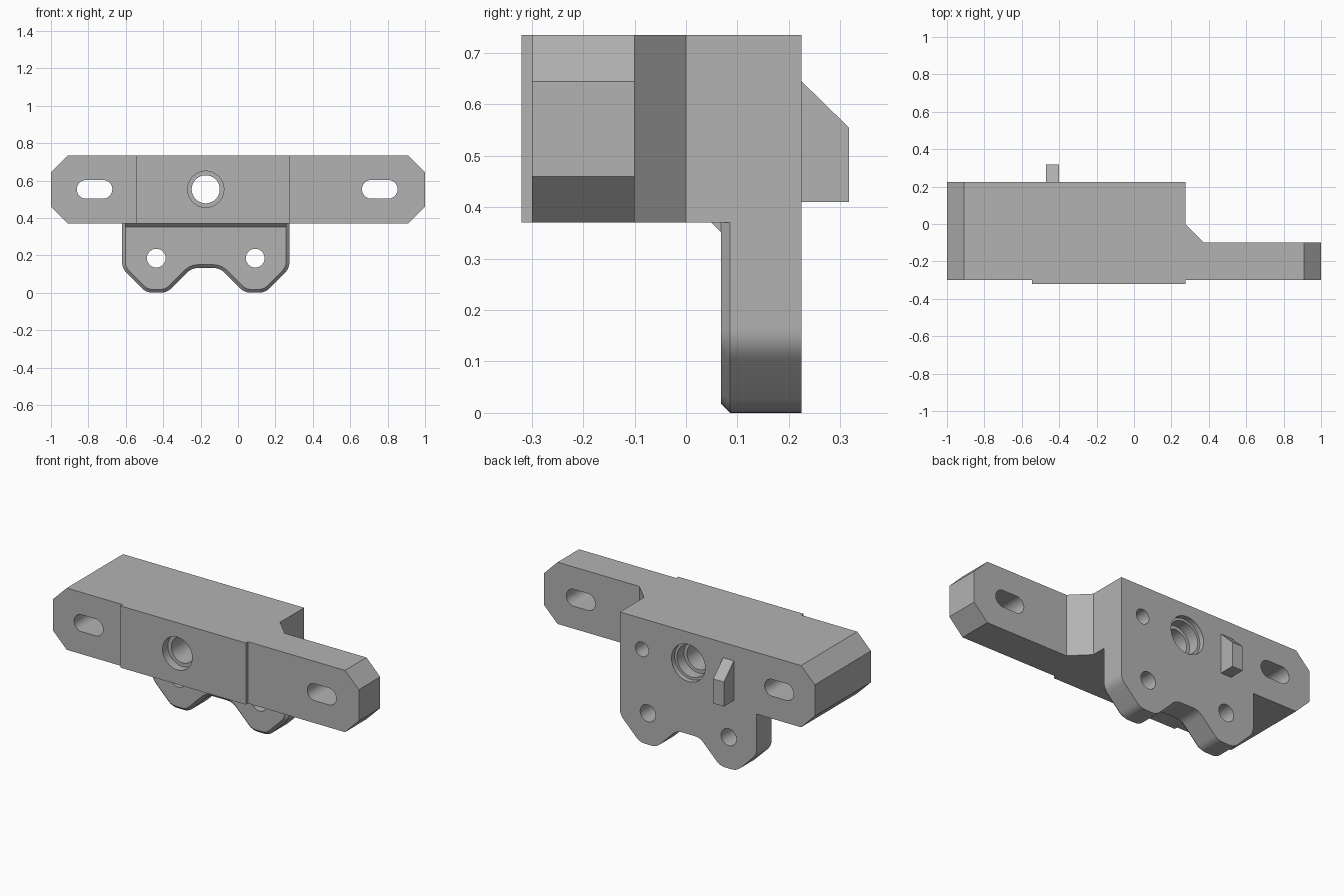
import bpy, bmesh, math
from mathutils import Vector

if "Cube" in bpy.data.objects:
    bpy.data.objects.remove(bpy.data.objects["Cube"], do_unlink=True)

grey = bpy.data.materials.new("grey_metal")
grey.use_nodes = True
colour = (0.45, 0.45, 0.45, 1)
grey.diffuse_color = colour
grey.node_tree.nodes["Principled BSDF"].inputs["Base Color"].default_value = colour

BACK, FRONT, LOW, HIGH = 0.225, -0.30, 0.37, 0.735
BORE_X, MID_Z = -0.1725, 0.553


def prism(name, outline, lo, hi, axis="y", chamfer=0):
    """Extrude a 2D outline along an axis; optionally chamfer its low end."""
    place = {"x": lambda a, b, t: (t, a, b),
             "y": lambda a, b, t: (a, t, b),
             "z": lambda a, b, t: (a, b, t)}[axis]
    bm = bmesh.new()
    face = bm.faces.new([bm.verts.new(place(a, b, lo)) for a, b in outline])
    rim = list(face.edges)
    geom = bmesh.ops.extrude_face_region(bm, geom=[face], use_keep_orig=True)["geom"]
    shift = Vector(place(0, 0, hi - lo))
    bmesh.ops.translate(bm, vec=shift, verts=[v for v in geom if isinstance(v, bmesh.types.BMVert)])
    bmesh.ops.recalc_face_normals(bm, faces=bm.faces)
    if chamfer:
        bmesh.ops.bevel(bm, geom=rim, offset=chamfer, segments=1, affect="EDGES")
    mesh = bpy.data.meshes.new(name)
    bm.to_mesh(mesh)
    bm.free()
    mesh.materials.append(grey)
    obj = bpy.data.objects.new(name, mesh)
    bpy.context.collection.objects.link(obj)
    return obj


def combine(target, tool, operation):
    """Apply a boolean and remove the tool."""
    tool.hide_render = True
    mod = target.modifiers.new(operation.lower(), "BOOLEAN")
    mod.operation, mod.solver, mod.object = operation, "EXACT", tool
    bpy.context.view_layer.objects.active = target
    bpy.ops.object.modifier_apply(modifier=mod.name)
    bpy.data.objects.remove(tool, do_unlink=True)


def rect(a0, a1, b0, b1):
    return [(a0, b0), (a1, b0), (a1, b1), (a0, b1)]


def slot(x, z, radius, half=0, steps=48):
    """Circle, or a rounded slot when half is the straight half-length."""
    pts = []
    for i in range(steps):
        ang = 2 * math.pi * (i + 0.5) / steps
        pts.append((x + math.copysign(half, math.cos(ang)) + radius * math.cos(ang),
                    z + radius * math.sin(ang)))
    return pts


def rounded(corners, trim, steps=6):
    """Replace each corner below the body with a smooth curve."""
    pts = []
    for i, c in enumerate(corners):
        c = Vector(c)
        if c.y > LOW:
            pts.append(tuple(c))
            continue
        a = c + (Vector(corners[i - 1]) - c).normalized() * trim
        b = c + (Vector(corners[(i + 1) % len(corners)]) - c).normalized() * trim
        for s in range(steps + 1):
            t = s / steps
            pts.append(tuple(a * (1 - t) ** 2 + c * 2 * t * (1 - t) + b * t * t))
    return pts


# Main body: stepped plan with chamfered ends
plan = [(-1, FRONT), (1, FRONT), (1, -0.10), (0.375, -0.10),
        (0.275, 0), (0.275, BACK), (-1, BACK)]
body = prism("mount_body", plan, LOW, HIGH, "z")
end_cut = 0.09
octagon = [(sx * x, z) for sx, x, z in (
    (-1, 1 - end_cut, LOW), (1, 1 - end_cut, LOW), (1, 1, LOW + end_cut), (1, 1, HIGH - end_cut),
    (1, 1 - end_cut, HIGH), (-1, 1 - end_cut, HIGH), (-1, 1, HIGH - end_cut), (-1, 1, LOW + end_cut))]
combine(body, prism("end_chamfers", octagon, -0.5, 0.5), "INTERSECT")

# Raised front pad
combine(body, prism("front_pad", rect(-0.545, 0.275, LOW, HIGH), -0.32, -0.2), "UNION")

# Hanging two-lobed lug plate, mirrored about the bore axis
half = [(-0.62, 0.40), (-0.62, 0.13), (-0.49, 0), (-0.38, 0), (-0.248, 0.132)]
corners = half + [(2 * BORE_X - x, z) for x, z in reversed(half)]
lug = prism("lug_plate", rounded(corners, 0.035), 0.068, BACK, "y", 0.018)
combine(body, lug, "UNION")

# Small sloped fillet where the lug meets the body
fillet = [(0.05, LOW + 0.01), (0.05, LOW), (0.068, LOW - 0.018), (0.1, LOW - 0.018), (0.1, LOW + 0.01)]
combine(body, prism("lug_fillet", fillet, -0.602, 0.257, "x"), "UNION")

# Wedge-topped locating nub on the back
nub = [(0.2, 0.41), (0.317, 0.41), (0.317, 0.555), (BACK, 0.645), (0.2, 0.645)]
combine(body, prism("locating_nub", nub, -0.47, -0.40, "x"), "UNION")

# Holes: end slots, stepped bore, lug holes and a blind back hole
holes = [(slot(x, MID_Z, 0.05, 0.045), -0.5, 0.5) for x in (-0.767, 0.758)]
holes += [(slot(x, 0.185, 0.05), -0.1, 0.5) for x in (-0.437, 0.092)]
holes += [(slot(BORE_X, MID_Z, r), y0, y1) for r, y0, y1 in (
    (0.075, -0.5, 0.5), (0.097, -0.5, -0.27), (0.095, 0.13, 0.5), (0.11, 0.195, 0.5))]
holes.append((slot(0.13, MID_Z, 0.043), 0.0, 0.5))
for outline, y0, y1 in holes:
    combine(body, prism("hole_cutter", outline, y0, y1), "DIFFERENCE")

# Smooth curved walls, crisp edges
bpy.ops.object.select_all(action="DESELECT")
body.select_set(True)
bpy.context.view_layer.objects.active = body
bpy.ops.object.shade_smooth_by_angle(angle=math.radians(30))
